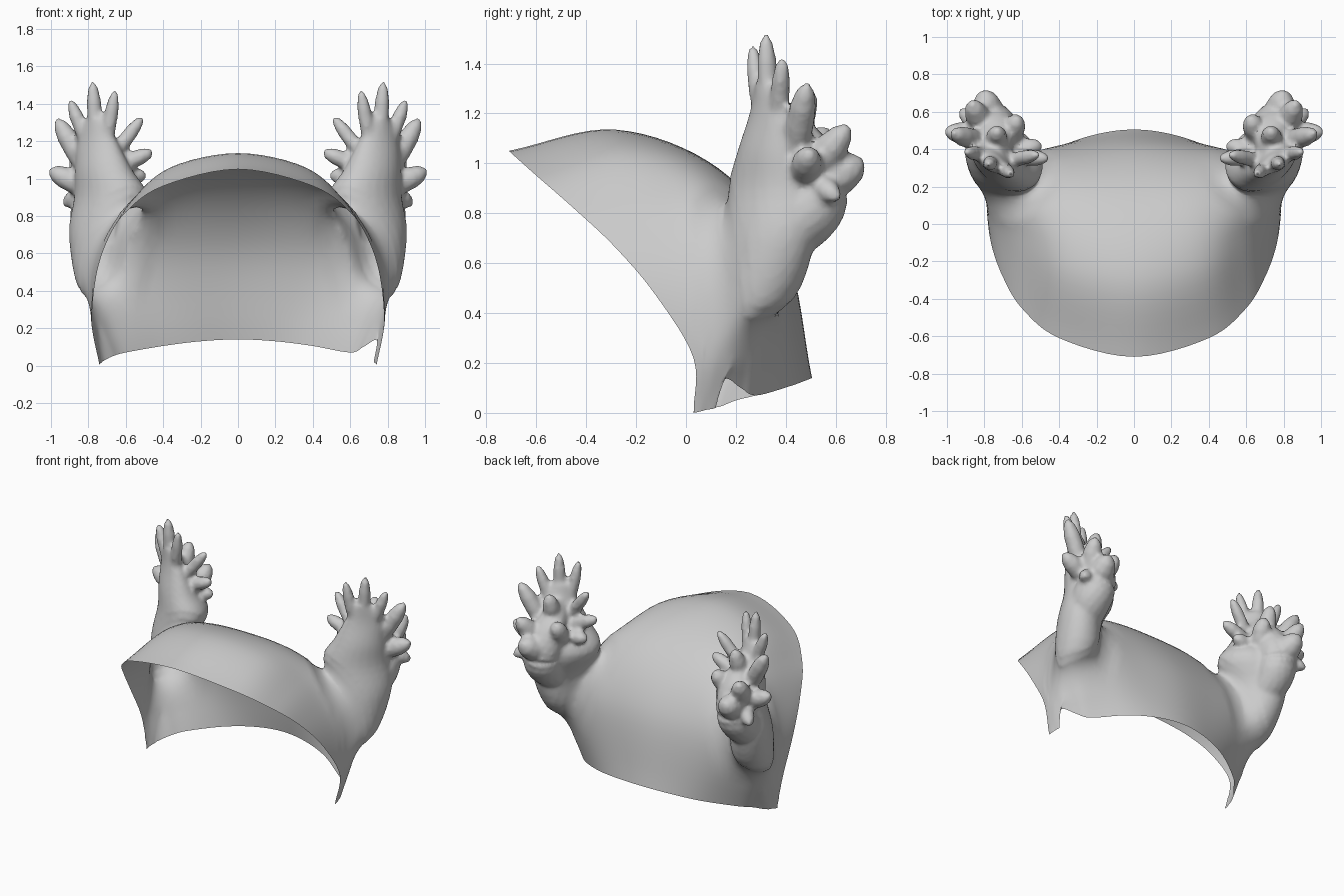
import bpy, bmesh, math
from mathutils import Vector, kdtree

if "Cube" in bpy.data.objects:
    bpy.data.objects.remove(bpy.data.objects["Cube"])

grey = bpy.data.materials.new("light grey")
grey.diffuse_color = (0.6, 0.6, 0.6, 1)
grey.use_nodes = True
grey.node_tree.nodes["Principled BSDF"].inputs["Base Color"].default_value = grey.diffuse_color
SKIN, CAP, EAR = 0, 1, 2          # face tags while joining


def make_object(name, bm):
    bmesh.ops.recalc_face_normals(bm, faces=bm.faces)
    me = bpy.data.meshes.new(name)
    bm.to_mesh(me)
    bm.free()
    ob = bpy.data.objects.new(name, me)
    bpy.context.collection.objects.link(ob)
    for _ in range(3):
        me.materials.append(grey)
    return ob


def apply(ob, kind, **settings):
    m = ob.modifiers.new(kind, kind)
    for k, v in settings.items():
        setattr(m, k, v)
    bpy.context.view_layer.objects.active = ob
    bpy.ops.object.modifier_apply(modifier=m.name)


def spline(pts, steps):
    """Smooth curve through the points."""
    pts = [Vector(p) for p in pts]
    p = [2 * pts[0] - pts[1]] + pts + [2 * pts[-1] - pts[-2]]
    out = []
    for i in range(1, len(p) - 2):
        a, b, c, d = p[i - 1:i + 3]
        for k in range(steps):
            t = k / steps
            out.append(0.5 * (2 * b + (c - a) * t + (2 * a - 5 * b + 4 * c - d) * t * t
                              + (3 * b - a - 3 * c + d) * t ** 3))
    return out + [pts[-1]]


def skin(bm, rings):
    """Closed loft through rings of equal size."""
    rows = [[bm.verts.new(p) for p in r] for r in rings]
    n = len(rows[0])
    for a, b in zip(rows, rows[1:]):
        for i in range(n):
            j = (i + 1) % n
            bm.faces.new((a[i], a[j], b[j], b[i]))
    bm.faces.new(rows[0][::-1])
    bm.faces.new(rows[-1])


def tube(bm, path, radii, sides):
    path = [Vector(p) for p in path]
    rings = []
    for i, p in enumerate(path):
        d = path[min(i + 1, len(path) - 1)] - path[max(i - 1, 0)]
        q = d.to_track_quat('Z', 'Y')
        rings.append([p + q @ Vector((radii[i] * math.cos(t), radii[i] * math.sin(t), 0))
                      for t in (2 * math.pi * k / sides for k in range(sides))])
    skin(bm, rings)


# Hood shell: half arches from the centre line down to the side corner
arches = [
    [(0, -.71, 1.05), (.4, -.61, .96), (.6, -.45, .82), (.7, -.285, .665),
     (.76, -.12, .47), (.78, .03, .22), (.74, .03, 0)],
    [(0, -.28, 1.135), (.36, -.22, 1.06), (.57, -.1, .88), (.70, -.03, .68),
     (.77, .03, .47), (.785, .07, .24), (.74, .055, .005)],
    [(0, .13, .98), (.33, .14, .95), (.58, .15, .84), (.75, .16, .66),
     (.80, .15, .45), (.78, .12, .22), (.735, .08, .012)],
    [(0, .40, .64), (.32, .38, .63), (.58, .36, .59), (.74, .32, .48),
     (.78, .23, .33), (.755, .17, .18), (.73, .105, .016)],
]
hem_left = [(0, .505, .14), (.2, .48, .13), (.4, .41, .105), (.6, .28, .07),
            (.67, .2, .05), (.71, .15, .03), (.725, .12, .02)]
hem_right = hem_left[:4] + [(.67, .22, .1), (.742, .155, .135), (.725, .12, .02)]

control = []
for left, right in [(a, a) for a in arches] + [(hem_left, hem_right)]:
    control.append([(-x, y, z) for x, y, z in left[::-1]] + right[1:])
columns = [spline(c, 8) for c in zip(*control)]
bm = bmesh.new()
grid = [[bm.verts.new(p) for p in spline(r, 6)] for r in zip(*columns)]
for a, b in zip(grid, grid[1:]):
    for i in range(len(a) - 1):
        bm.faces.new((a[i], a[i + 1], b[i + 1], b[i]))
# temporary lid over the opening, removed after joining
front, hem = grid[0], grid[-1]
lid = [bm.faces.new((front[i], hem[i], hem[i + 1], front[i + 1]))
       for i in range(1, len(front) - 2)]
lid.append(bm.faces.new([r[0] for r in grid] + [hem[1], front[1]]))
lid.append(bm.faces.new([r[-1] for r in grid] + [hem[-2], front[-2]]))
for f in lid:
    f.material_index = CAP
bmesh.ops.triangulate(bm, faces=lid)
hood = make_object("hood_with_hand_ears", bm)

# Ear stalk sections: centre x, y, z, half length, half thickness, turn in degrees
sections = [(.755, .16, .29, .04, .02, 75), (.735, .28, .45, .15, .13, 70),
            (.74, .335, .70, .20, .145, 56), (.68, .355, .90, .22, .16, 41),
            (.72, .345, 1.05, .17, .115, 38), (.752, .343, 1.20, .12, .068, 35),
            (.755, .325, 1.32, .06, .045, 30)]
# Fingers: base, tip, radius
fingers = [((.70, .30, 1.20), (.657, .265, 1.475), .035),
           ((.76, .33, 1.22), (.777, .32, 1.52), .038),
           ((.80, .37, 1.17), (.90, .387, 1.425), .037),
           ((.82, .44, 1.06), (.97, .485, 1.32), .052),
           ((.79, .47, .94), (1.01, .495, 1.045), .058),
           ((.80, .50, .94), (.93, .61, .86), .046),
           ((.66, .34, 1.13), (.51, .372, 1.33), .037),
           ((.63, .36, 1.07), (.455, .35, 1.145), .042),
           ((.64, .40, 1.00), (.49, .42, 1.02), .045),
           ((.76, .48, .88), (.80, .71, 1.01), .080),
           ((.79, .48, .93), (.87, .65, 1.15), .062),
           ((.74, .42, 1.06), (.73, .50, 1.30), .054),
           ((.67, .45, .98), (.62, .57, 1.14), .058)]


def ear(bm):
    dense = spline([c[:3] for c in sections], 4)
    shape = spline([c[3:] for c in sections], 4)
    rings = []
    for c, (a, b, turn) in zip(dense, shape):
        t = math.radians(turn)
        u, v = Vector((math.cos(t), math.sin(t), 0)), Vector((-math.sin(t), math.cos(t), 0))
        rings.append([c + u * a * math.cos(w) + v * b * math.sin(w)
                      for w in (2 * math.pi * k / 24 for k in range(24))])
    skin(bm, rings)
    # palm behind the stalk
    path = spline([(.74, .38, .68), (.765, .47, .78), (.76, .525, .87),
                   (.745, .50, .99), (.74, .42, 1.12), (.75, .36, 1.22)], 4)
    radii = [r.x for r in spline([(r, 0, 0) for r in (.10, .13, .13, .12, .09, .05)], 4)]
    tube(bm, path, radii, 16)
    for base, tip, r in fingers:
        base, tip = Vector(base), Vector(tip)
        tube(bm, [base.lerp(tip, t) for t in (0, .35, .65, .87, 1)],
             [r, r * 1.1, r * 1.05, r * .75, r * .25], 10)


# Join both ears onto the hood so that it stays hollow
for side, sign in (("left", -1), ("right", 1)):
    bm = bmesh.new()
    ear(bm)
    for v in bm.verts:
        v.co.x *= sign
    ob = make_object(side + "_ear", bm)
    apply(ob, 'REMESH', mode='VOXEL', voxel_size=0.015)
    apply(ob, 'SMOOTH', factor=0.5, iterations=4)
    for p in ob.data.polygons:
        p.material_index = EAR
    apply(hood, 'BOOLEAN', operation='UNION', solver='EXACT', object=ob)
    bpy.data.objects.remove(ob)

# Open the hood again and soften the ear roots
bm = bmesh.new()
bm.from_mesh(hood.data)
bmesh.ops.delete(bm, geom=[f for f in bm.faces if f.material_index == CAP], context='FACES')
bmesh.ops.triangulate(bm, faces=bm.faces)
bmesh.ops.remove_doubles(bm, verts=bm.verts, dist=0.004)
roots = [v.co.copy() for v in bm.verts if len({f.material_index for f in v.link_faces}) > 1]
if roots:
    tree = kdtree.KDTree(len(roots))
    for i, co in enumerate(roots):
        tree.insert(co, i)
    tree.balance()
    reach = [(v, tree.find(v.co)[2]) for v in bm.verts if not v.is_boundary]
    for limit, count in ((0.13, 20), (0.08, 40)):
        near = [v for v, d in reach if d < limit]
        for _ in range(count):
            bmesh.ops.smooth_vert(bm, verts=near, factor=0.5,
                                  use_axis_x=True, use_axis_y=True, use_axis_z=True)
for f in bm.faces:
    f.material_index = SKIN
bm.to_mesh(hood.data)
bm.free()
hood.data.materials.clear()
hood.data.materials.append(grey)
bpy.ops.object.select_all(action='DESELECT')
hood.select_set(True)
bpy.context.view_layer.objects.active = hood
bpy.ops.object.shade_smooth_by_angle(angle=math.radians(60))
